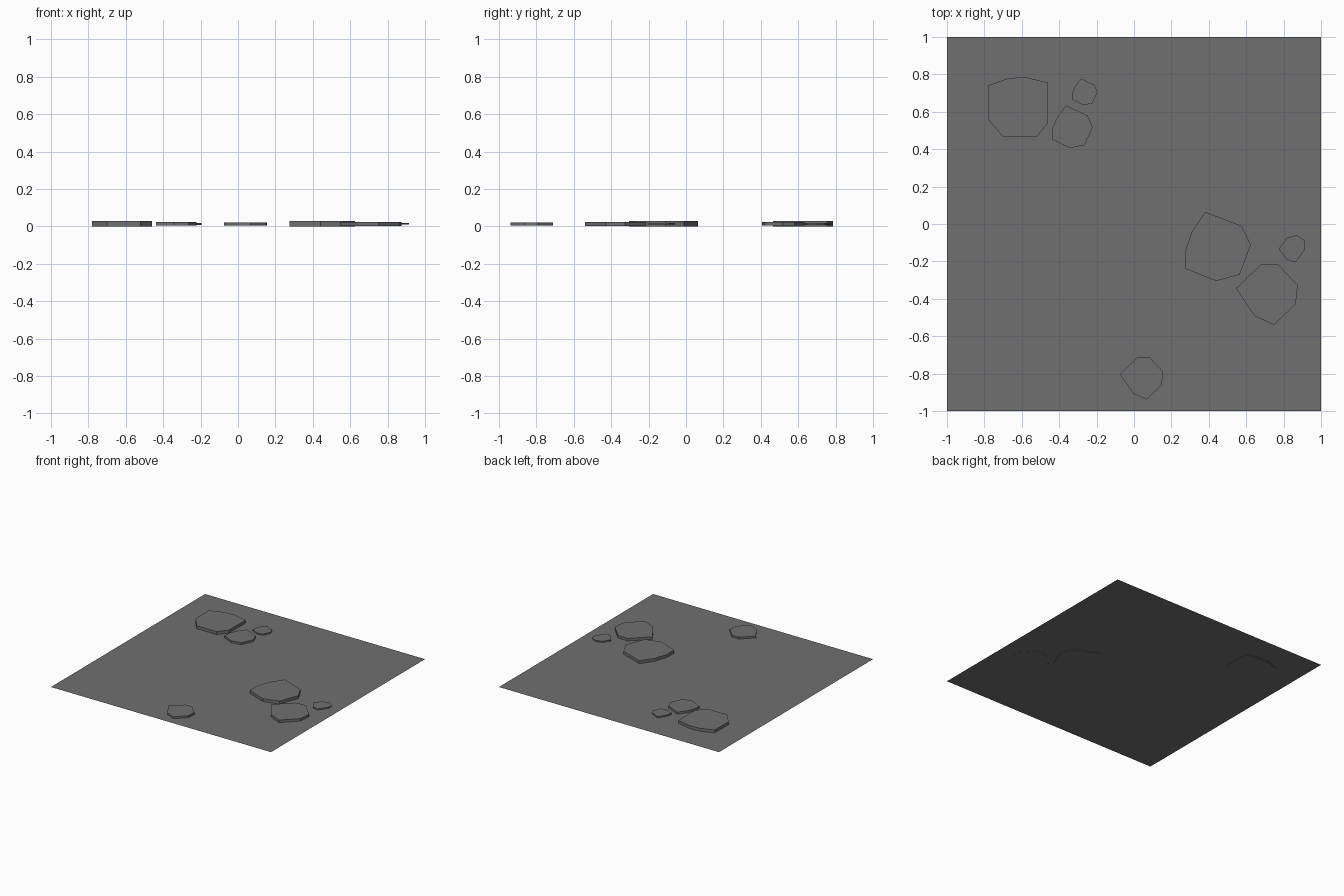
import bpy
import bmesh
from math import radians
from mathutils import Matrix, Vector

default_cube = bpy.data.objects.get("Cube")
if default_cube:
    bpy.data.objects.remove(default_cube, do_unlink=True)

GROUND_Z = 0.004      # sheet height
STONE_MID_Z = 0.014   # every slab is centred on this height


def make_material(name, value):
    material = bpy.data.materials.new(name)
    material.use_nodes = True
    color = (value, value, value, 1.0)
    material.diffuse_color = color
    shader = next(n for n in material.node_tree.nodes if n.type == "BSDF_PRINCIPLED")
    shader.inputs["Base Color"].default_value = color
    shader.inputs["Roughness"].default_value = 0.9
    return material


stone_grey = make_material("stone_grey", 0.16)


def add_object(name, bm):
    mesh = bpy.data.meshes.new(name)
    bmesh.ops.recalc_face_normals(bm, faces=bm.faces)
    bm.to_mesh(mesh)
    bm.free()
    mesh.materials.append(stone_grey)
    obj = bpy.data.objects.new(name, mesh)
    bpy.context.collection.objects.link(obj)
    return obj


def add_slab(name, outline, center, thickness, scale=1.0, yaw=0.0):
    """Extrude an outline into a flat slab, then scale, turn and place it."""
    bm = bmesh.new()
    base = bm.faces.new([bm.verts.new((x, y, -thickness / 2)) for x, y in outline])
    result = bmesh.ops.extrude_face_region(bm, geom=[base], use_keep_orig=True)
    top = [v for v in result["geom"] if isinstance(v, bmesh.types.BMVert)]
    bmesh.ops.translate(bm, verts=top, vec=(0, 0, thickness))
    place = Matrix.Translation(Vector((*center, STONE_MID_Z)))
    turn = Matrix.Rotation(radians(yaw), 4, "Z")
    bm.transform(place @ turn @ Matrix.Scale(scale, 4))
    return add_object(name, bm)


# Ground sheet
bm = bmesh.new()
bmesh.ops.create_grid(bm, x_segments=1, y_segments=1, size=1.0)
bmesh.ops.translate(bm, verts=bm.verts, vec=(0, 0, GROUND_Z))
add_object("ground_sheet", bm)

# Stone outlines around their own centres
broad = [(-.07, .185), (.125, .11), (.175, .01), (.115, -.15),
         (-.01, -.185), (-.175, -.12), (-.175, -.02), (-.14, .08)]
pointed = [(-.03, .162), (.06, .162), (.165, .05), (.155, -.05),
           (.04, -.163), (-.065, -.115), (-.165, .032)]
square = [(-.16, .115), (-.05, .155), (.04, .16), (.16, .13),
          (.16, -.085), (.1, -.16), (-.08, -.16), (-.16, -.065)]
pebble = [(.025, .072), (.07, .042), (.07, 0), (.02, -.073),
          (-.03, -.058), (-.07, 0), (-.03, .057)]

# Back right cluster
add_slab("back_large_stone", square, (-.62, .625), .028)
add_slab("back_medium_stone", broad, (-.328, .518), .028, scale=.61, yaw=-4)
add_slab("back_small_stone", broad, (-.262, .705), .028, scale=.38, yaw=-5)

# Left cluster
add_slab("left_large_stone", broad, (.45, -.12), .028)
add_slab("left_medium_stone", pointed, (.71, -.377), .022)
add_slab("left_small_stone", pebble, (.845, -.132), .01)

# Single stone near the front
add_slab("front_stone", pointed, (.04, -.825), .022, scale=.7)
